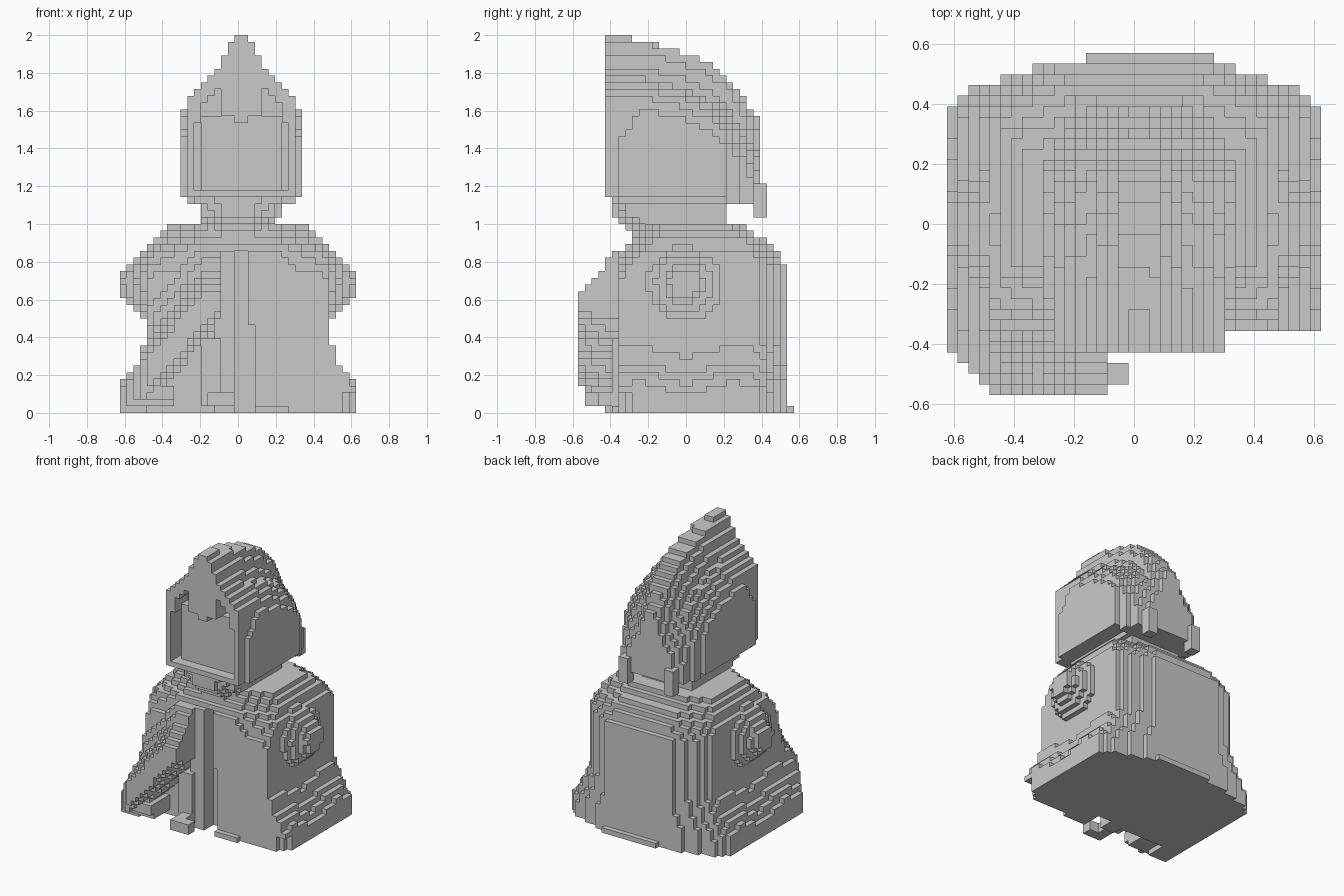
import bpy
import bmesh
from math import hypot

cube = bpy.data.objects.get("Cube")
if cube:
    bpy.data.objects.remove(cube)

STEP = 1 / 28                 # edge length of one block
COUNT = (35, 32, 56)          # blocks along x, y, z

stone = bpy.data.materials.new("plain_grey")
stone.use_nodes = True
GREY = (0.59, 0.59, 0.59, 1)
stone.diffuse_color = GREY
stone.node_tree.nodes["Principled BSDF"].inputs["Base Color"].default_value = GREY


def curve(t, *points):
    """Piecewise linear profile through (position, value) points."""
    if t <= points[0][0]:
        return points[0][1]
    for (a, va), (b, vb) in zip(points, points[1:]):
        if t <= b:
            return va + (vb - va) * (t - a) / (b - a)
    return points[-1][1]


def within(value, low, high):
    return low < value < high


# Robe: wavy flared hem, flat front with a slit, rounded back and shoulders
def robe(x, y, z):
    if z > 1:
        return False
    wave = curve(abs(y), (0, 0.07), (0.25, 0), (0.38, 0.03))
    level = z + wave if z < 0.45 else z
    half = curve(level, (0.12, 0.63), (0.2, 0.59), (0.26, 0.54), (0.36, 0.5),
                 (0.42, 0.48), (0.8, 0.48), (0.9, 0.45), (1, 0.36))
    if z < 0.1:
        half -= curve(y, (-0.36, 0.08), (-0.28, 0))
    if abs(x) > half:
        return False
    u = abs(x) / max(half, 0.48)
    back = curve(z, (0.78, 0.535), (0.88, 0.46), (1, 0.28))
    front = curve(z, (0.85, -0.36), (0.92, -0.28), (1, -0.2))
    back -= curve(u, (0.45, 0), (0.77, 0.06), (1, 0.14))
    rounding = curve(z, (0.7, 0), (0.88, 1))
    front += rounding * curve(u, (0.4, 0), (1, 0.14))
    slit = 0.09 if z < 0.45 else 0.055
    if within(x, -0.02, slit) and z < 0.85:
        front = -0.26
    elif below_fold(x, z) > 0.09 and x < -0.13:
        front = -0.28
    return front < y < back


# Signed distance below the diagonal line of the gathered fold
def below_fold(x, z):
    return (0.66 - z) * 0.64 + (x + 0.1) * 0.77


# Gathered fold: a ridge sweeping from the chest to the hem corner
def fold(x, y, z):
    side = curve(z, (0.13, -0.61), (0.25, -0.54), (0.38, -0.48))
    if x > -0.09 or x < side or y > -0.2:
        return False
    reach = curve(below_fold(x, z), (-0.25, 0), (-0.13, 0.07), (-0.05, 0.21),
                  (0.06, 0.21), (0.1, 0.1), (0.11, 0))
    reach *= curve(x, (-0.62, 0.2), (-0.5, 0.9), (-0.46, 1))
    if within(z, 0.035, 0.14) and within(x, -0.5, -0.33):
        reach = max(reach, 0.15)
    limit = curve(z, (0, 0.03), (0.1, 0.18), (0.2, 0.215),
                  (0.64, 0.215), (0.68, 0.14), (0.88, 0))
    reach = min(reach, limit)
    return reach > 0.02 and y > -0.36 - reach


# Inner leg and hooked foot beside the slit
def foot(x, y, z):
    leg = within(x, -0.2, -0.09) and within(y, -0.4, -0.25) and within(z, 0.035, 0.4)
    toe = within(x, -0.16, -0.09) and within(y, -0.535, -0.36)
    hook = within(x, -0.16, 0) and within(y, -0.535, -0.46)
    return leg or ((toe or hook) and within(z, 0.035, 0.11))


# Pointed knobs on both shoulders
def shoulders(x, y, z):
    r = hypot(y + 0.01, (z - 0.69) * (0.95 if z < 0.69 else 1.15))
    return within(abs(x), 0.4, curve(r, (0.07, 0.63), (0.1, 0.58), (0.16, 0.53),
                                     (0.22, 0.48), (0.23, 0)))


# Thin lips along the hem, behind and beside the slit
def hem(x, y, z):
    behind = within(x, -0.16, 0.27) and within(y, 0.4, 0.58)
    ahead = within(x, 0.09, 0.27) and within(y, -0.4, -0.35)
    return z < STEP and (behind or ahead)


# Neck and collar, narrowing toward the chest
def neck(x, y, z):
    half = curve(z, (0.9, 0.12), (1, 0.2), (1.1, 0.2), (1.15, 0.27))
    front = curve(z, (0.93, -0.28), (1, -0.35), (1.04, -0.395))
    taper = curve(z, (1, 1), (1.13, 0.2))
    front += taper * curve(abs(x), (0.05, 0), (0.2, 0.15))
    return within(z, 0.92, 1.15) and abs(x) < half and within(y, front, 0.21)


# Hood: pointed arch swept back, with a face opening below a central peak
def hood(x, y, z):
    side = abs(x - 0.015)
    if z < 1.145 and not (z > 1.11 and y > 0.2):
        return False
    if not within(y, -0.43, 0.395):
        return False
    top = curve(y, (-0.33, 2), (-0.2, 1.96), (0, 1.9), (0.15, 1.83),
                (0.25, 1.75), (0.35, 1.6), (0.4, 1.53))
    if z > top:
        return False
    sweep = curve(y, (-0.2, 0), (0, 0.05), (0.15, 0.12), (0.25, 0.2), (0.35, 0.36), (0.4, 0.43))
    half = curve(2 - z - sweep, (0, 0.03), (0.07, 0.07), (0.14, 0.115), (0.22, 0.14),
                 (0.25, 0.2), (0.32, 0.26), (0.42, 0.32))
    half *= curve(y, (0.16, 1), (0.24, 0.93), (0.32, 0.8), (0.39, 0.62))
    corner = curve(z, (1.42, -0.36), (1.6, -0.24))
    if y < corner:
        half = min(half, 0.3)
    if side > half:
        return False
    arch = curve(side, (0, 1.52), (0.09, 1.58), (0.12, 1.7), (0.18, 1.68), (0.25, 1.5))
    opening = side < 0.25 and within(z, 1.18, arch)
    depth = -0.36 if side < 0.21 and z < 1.56 else -0.29
    return not (opening and y < depth)


# Drooping tips at the back corners of the hood
def hood_tips(x, y, z):
    return within(abs(x - 0.015), 0.15, 0.2) and within(y, 0.35, 0.43) and within(z, 1.04, 1.22)


PARTS = {"robe": robe, "gathered_fold": fold, "foot": foot,
         "shoulder_knobs": shoulders, "hem_lips": hem, "neck": neck,
         "hood": hood, "hood_tips": hood_tips}

# Give every block to the first part that contains it
owner = {}
nx, ny, nz = COUNT
for i in range(nx):
    for j in range(ny):
        for k in range(nz):
            centre = ((i + 0.5 - nx / 2) * STEP, (j + 0.5 - ny / 2) * STEP, (k + 0.5) * STEP)
            for name, inside in PARTS.items():
                if inside(*centre):
                    owner[i, j, k] = name
                    break


def build(name):
    """Make one part from the exposed sides of its blocks."""
    bm = bmesh.new()
    corners = {}

    def corner(p):
        if p not in corners:
            corners[p] = bm.verts.new(((p[0] - nx / 2) * STEP, (p[1] - ny / 2) * STEP, p[2] * STEP))
        return corners[p]

    for cell, part in owner.items():
        if part != name:
            continue
        for axis in range(3):
            for sign in (-1, 1):
                near = list(cell)
                near[axis] += sign
                if tuple(near) in owner:
                    continue
                ring = []
                for a, b in ((0, 0), (1, 0), (1, 1), (0, 1)):
                    p = list(cell)
                    p[axis] += sign > 0
                    p[(axis + 1) % 3] += a
                    p[(axis + 2) % 3] += b
                    ring.append(corner(tuple(p)))
                bm.faces.new(ring if sign > 0 else ring[::-1])
    mesh = bpy.data.meshes.new(name)
    bm.to_mesh(mesh)
    bm.free()
    mesh.materials.append(stone)
    bpy.context.collection.objects.link(bpy.data.objects.new(name, mesh))


for part_name in PARTS:
    build(part_name)
